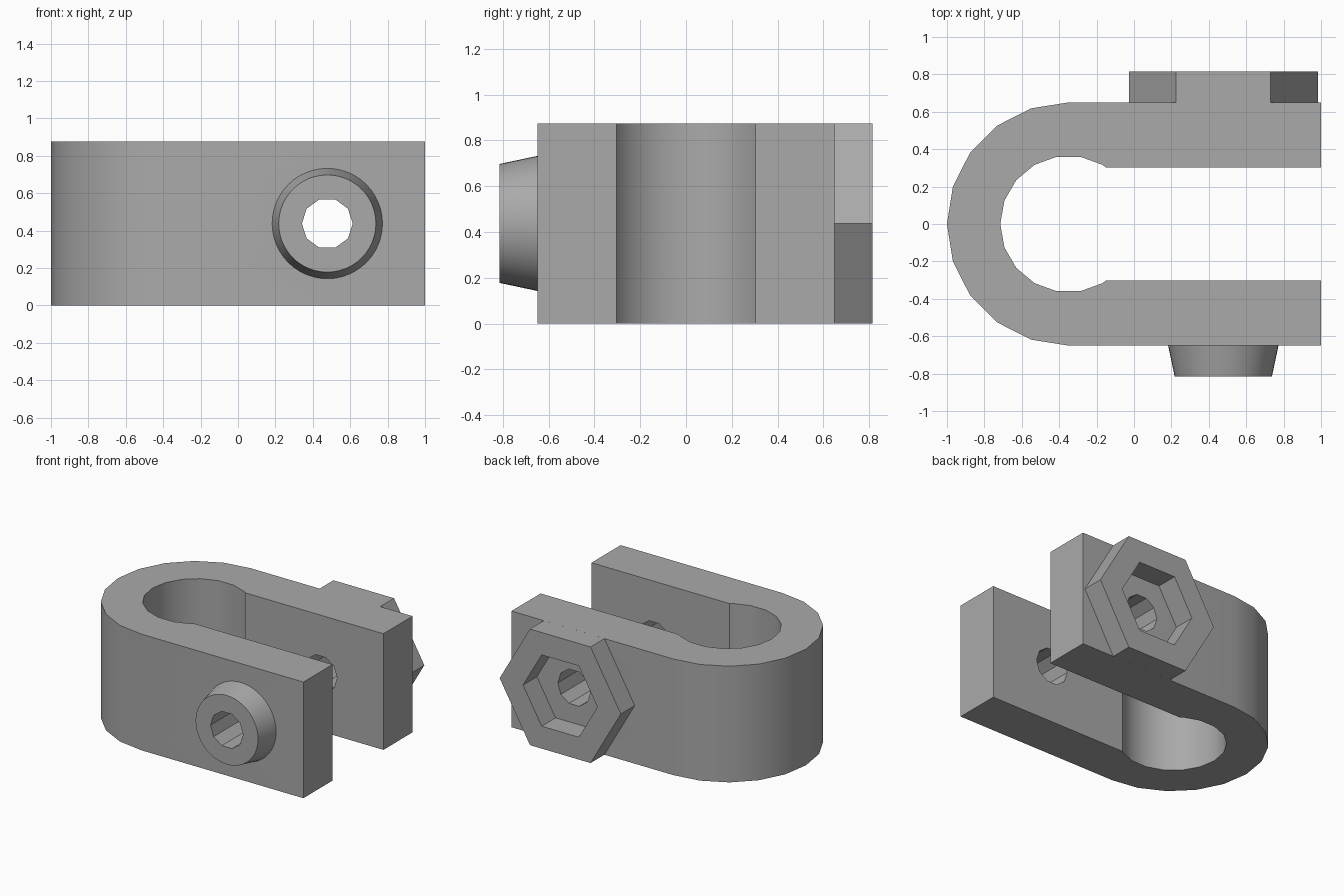
import bpy
import bmesh
from math import cos, sin, pi, radians
from mathutils import Matrix

if "Cube" in bpy.data.objects:
    bpy.data.objects.remove(bpy.data.objects["Cube"])

HEIGHT = 0.875
MID = HEIGHT / 2
ARC_X = -0.35                  # centre of the rounded end
OUTER, INNER, SLOT = 0.65, 0.365, 0.303
BOLT_X = 0.4775                # axis of the bolt hole
DEPTH = 0.165                  # how far boss and nut seat stand out
POCKET = 0.165                 # depth of the nut pocket

grey = bpy.data.materials.new("plain grey")
grey.use_nodes = True
GREY = (0.4, 0.4, 0.4, 1)
grey.diffuse_color = GREY
grey.node_tree.nodes["Principled BSDF"].inputs["Base Color"].default_value = GREY


def finish(name, bm):
    bmesh.ops.recalc_face_normals(bm, faces=bm.faces)
    mesh = bpy.data.meshes.new(name)
    bm.to_mesh(mesh)
    bm.free()
    mesh.materials.append(grey)
    obj = bpy.data.objects.new(name, mesh)
    bpy.context.collection.objects.link(obj)
    return obj


def prism(name, sides, r_front, r_back, y_front, y_back):
    """Prism or cone along y on the bolt axis, with a corner pointing to x."""
    bm = bmesh.new()
    rings = []
    for r, y in ((r_front, y_front), (r_back, y_back)):
        angles = [2 * pi * i / sides for i in range(sides)]
        rings.append([bm.verts.new((BOLT_X + r * cos(a), y, MID + r * sin(a)))
                      for a in angles])
        bm.faces.new(rings[-1])
    for i in range(sides):
        j = (i + 1) % sides
        bm.faces.new((rings[0][i], rings[0][j], rings[1][j], rings[1][i]))
    return finish(name, bm)


def clamp_outline():
    """Half outline of the U on the +y side, mirrored to the other side."""
    outer = [(1, OUTER)]
    outer += [(ARC_X + OUTER * cos(radians(a)), OUTER * sin(radians(a)))
              for a in range(90, 181, 18)]
    inner = [(ARC_X + INNER * cos(radians(a)), INNER * sin(radians(a)))
             for a in range(180, 59, -20)]
    inner += [(-0.152, SLOT), (1, SLOT)]
    flip = lambda pts: [(x, -y) for x, y in reversed(pts)][1:]
    return outer + flip(outer), flip(inner[::-1])[::-1], inner


def make_clamp():
    outer, _, inner = clamp_outline()
    lower = [(x, -y) for x, y in inner]
    ring = outer + lower[::-1] + inner[1:]
    bm = bmesh.new()
    base = bm.faces.new([bm.verts.new((x, y, 0)) for x, y in ring])
    top = bmesh.ops.extrude_face_region(bm, geom=[base], use_keep_orig=True)
    bmesh.ops.translate(bm, vec=(0, 0, HEIGHT), verts=[
        v for v in top["geom"] if isinstance(v, bmesh.types.BMVert)])
    return finish("clamp_body", bm)


def cut(obj, cutter):
    mod = obj.modifiers.new("cut", "BOOLEAN")
    mod.operation = "DIFFERENCE"
    mod.solver = "EXACT"
    mod.object = cutter
    bpy.context.view_layer.objects.active = obj
    bpy.ops.object.modifier_apply(modifier=mod.name)


# Visible parts
clamp = make_clamp()
boss = prism("bolt_boss", 48, 0.26, 0.295, -OUTER - DEPTH, -OUTER)
seat = prism("nut_seat", 6, 0.505, 0.505, OUTER, OUTER + DEPTH)

# Bolt hole and hexagonal nut pocket
hole = prism("hole_cutter", 10, 0.136, 0.136, -1, 1)
pocket = prism("pocket_cutter", 6, 0.31, 0.31, OUTER + DEPTH - POCKET, 1)
for part in (clamp, boss, seat):
    cut(part, hole)
cut(seat, pocket)
for cutter in (hole, pocket):
    bpy.data.objects.remove(cutter)

# Smooth the curves, keep the corners crisp
for part in (clamp, boss, seat):
    bpy.ops.object.select_all(action="DESELECT")
    part.select_set(True)
    bpy.context.view_layer.objects.active = part
    bpy.ops.object.shade_smooth_by_angle(angle=radians(25))
